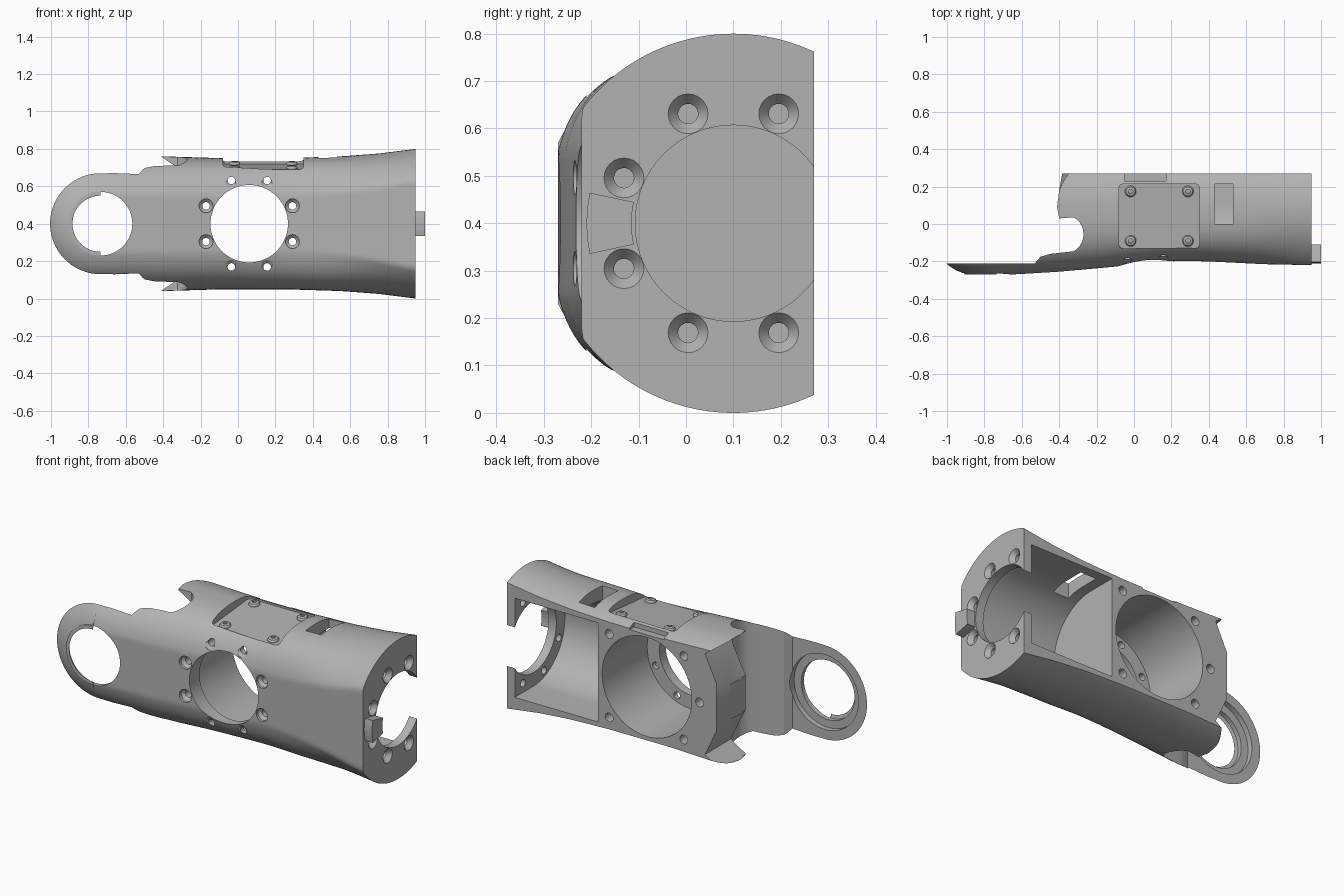
import bpy, bmesh, math
from math import sin, cos, pi, radians
from mathutils import Vector, Matrix

if "Cube" in bpy.data.objects:
    bpy.data.objects.remove(bpy.data.objects["Cube"])

grey = bpy.data.materials.new("matte_grey")
grey.use_nodes = True
grey.diffuse_color = (0.45, 0.45, 0.45, 1)
grey.node_tree.nodes["Principled BSDF"].inputs["Base Color"].default_value = (0.45, 0.45, 0.45, 1)

CY, CZ = 0.10, 0.40      # long axis of the shell
ARM_X, BORE_X = -0.735, 0.06
BACK = 0.27


def loft(name, rings):
    """Solid skinned through equal-length rings, with flat ends."""
    bm = bmesh.new()
    rows = [[bm.verts.new(p) for p in ring] for ring in rings]
    for a, b in zip(rows, rows[1:]):
        for i in range(len(a)):
            j = (i + 1) % len(a)
            bm.faces.new((a[i], a[j], b[j], b[i]))
    bm.faces.new(rows[0])
    bm.faces.new(rows[-1])
    bmesh.ops.recalc_face_normals(bm, faces=bm.faces)
    mesh = bpy.data.meshes.new(name)
    bm.to_mesh(mesh)
    bm.free()
    mesh.materials.append(grey)
    obj = bpy.data.objects.new(name, mesh)
    bpy.context.collection.objects.link(obj)
    return obj


def place(axis, t, u, v):
    return {"x": (t, u, v), "y": (u, t, v), "z": (u, v, t)}[axis]


def prism(name, axis, pts, lo, hi):
    return loft(name, [[place(axis, t, u, v) for u, v in pts] for t in (lo, hi)])


def turned(name, axis, centre, steps, n=32):
    """Round solid along an axis, steps = (position, radius)."""
    return loft(name, [[place(axis, t, centre[0] + r * cos(2 * pi * i / n),
                              centre[1] + r * sin(2 * pi * i / n)) for i in range(n)]
                       for t, r in steps])


def box(name, x, y, z):
    return prism(name, "z", [(x[0], y[0]), (x[1], y[0]), (x[1], y[1]), (x[0], y[1])], *z)


def activate(obj):
    bpy.ops.object.select_all(action="DESELECT")
    obj.select_set(True)
    bpy.context.view_layer.objects.active = obj


def cut(obj, cutter):
    mod = obj.modifiers.new("cut", "BOOLEAN")
    mod.operation, mod.solver, mod.object = "DIFFERENCE", "EXACT", cutter
    activate(obj)
    bpy.ops.object.modifier_apply(modifier=mod.name)
    bpy.data.objects.remove(cutter)


def smooth(obj):
    activate(obj)
    bpy.ops.object.shade_smooth_by_angle(angle=radians(28))


def interp(table, x):
    for (x0, v0), (x1, v1) in zip(table, table[1:]):
        if x <= x1:
            return v0 + (v1 - v0) * (x - x0) / (x1 - x0)
    return table[-1][1]


RADIUS = [(-1, .355), (-.735, .355), (-.4, .36), (-.1, .351), (.3, .352), (.55, .36), (.75, .375), (.95, .4)]
FRONT = [(-1, -.27), (-.65, -.27), (-.4, -.255), (-.1, -.228), (.1, -.206), (.25, -.197),
         (.4, -.2), (.7, -.215), (.95, -.22)]


def section(x, n=144):
    """Round back, squarish front, turning into a clipped circle at the wide end."""
    r, a = interp(RADIUS, x), CY - interp(FRONT, x)
    k = min(max((x - 0.4) / 0.55, 0), 1)
    k = k * k * (3 - 2 * k)
    ring = []
    for i in range(n):
        c, s = cos(2 * pi * i / n), sin(2 * pi * i / n)
        rad = r
        if c < -1e-6:
            square = ((-c / (a * 1.03)) ** 2.9 + (abs(s) / r) ** 2.9) ** (-1 / 2.9)
            rad = min(square * (1 - k) + r * k, a / -c)
        ring.append((x, CY + rad * c, CZ + rad * s))
    return ring


# Main shell
count = 44
shell = loft("main_shell", [section(ARM_X + (0.95 - ARM_X) * i / count) for i in range(count + 1)])
cut(shell, box("back_cut", (-2, 2), (BACK, 1), (-1, 2)))

# Arm step, round scoop and stepped end outline
scoop = [(-.375 + .105 * cos(a), -.055 + .105 * sin(a))
         for a in [radians(-60 + 12 * i) for i in range(11)]]
outline = ([(-1.2, -.21), (-.53, -.21), (-.5, -.175), (-.45, -.16)] + scoop
           + [(-.40, .03), (-.412, .09), (-.40, .18), (-.38, .29), (-1.2, .29)])
cut(shell, prism("end_cut", "z", outline, -1, 2))
for s in (1, -1):
    notch = [(-.43, CZ + s * .372), (-.31, CZ + s * .29), (-.40, CZ + s * .10), (-.6, CZ + s * .1)]
    cut(shell, prism("notch_cut", "y", notch, -.1, .4))

# Arm eye hole with counterbore
eye = (ARM_X, CZ)
cut(shell, turned("eye_cut", "y", eye, [(-.5, .17), (-.24, .17), (-.24, .215), (0, .215)], 64))

# Main bore with front flange
bore = (BORE_X, CZ)
cut(shell, turned("bore_cut", "y", bore, [(-.5, .207), (-.14, .207), (-.14, .285), (.5, .285)], 96))

# Hollow pocket behind the wide end
arc = [(CY + .285 * cos(a), CZ + .285 * sin(a)) for a in [pi / 2 + pi * i / 40 for i in range(41)]]
cut(shell, prism("pocket_cut", "x", arc + [(.5, CZ - .285), (.5, CZ + .285)], .37, .90))
cut(shell, turned("end_hole_cut", "x", (CY, CZ), [(.8, .207), (1.1, .207)], 96))

# Countersunk bolt circles: front flange and end plate
for i in range(8):
    a = radians(22.5 + 45 * i)
    u, v = .25 * cos(a), .25 * sin(a)
    y = interp(FRONT, BORE_X + u)
    cut(shell, turned("front_bolt_cut", "y", (BORE_X + u, CZ + v),
                      [(-.4, .037), (y + .015, .037), (y + .03, .02), (-.1, .02)], 24))
    if CY + u < .25:
        cut(shell, turned("end_bolt_cut", "x", (CY + u, CZ + v),
                          [(.85, .021), (.925, .021), (.95, .042), (1, .042)], 24))

# Bolt holes in the back face
for u, v in [(.24, .24), (.24, -.24), (-.235, .24), (-.235, -.24), (-.335, 0)]:
    cut(shell, turned("back_bolt_cut", "y", (BORE_X + u, CZ + v), [(.15, .025), (.4, .025)], 20))

# Slot and rear notch on top
cut(shell, box("slot_cut", (.43, .53), (0, .215), (.5, 1)))
cut(shell, box("rear_notch_cut", (-.05, .17), (.23, .4), (.70, 1)))

# Sloping recessed pad on top, with four screws
tilt = Matrix.Translation((.135, .0425, .705)) @ Matrix.Rotation(radians(5), 4, "X")
w, h, q = .215, .173, .02
corners = []
for sx, sy, start in ((1, 1, 0), (-1, 1, 90), (-1, -1, 180), (1, -1, 270)):
    corners += [(sx * (w - q) + q * cos(radians(start + d)), sy * (h - q) + q * sin(radians(start + d)))
                for d in (0, 30, 60, 90)]
pad = prism("pad_cut", "z", corners, 0, .2)
pad.data.transform(tilt)
cut(shell, pad)
smooth(shell)
for sx in (1, -1):
    for sy in (1, -1):
        screw = turned("pad_screw", "z", (sx * .153, sy * .133),
                       [(-.004, .03), (.006, .03), (.014, .025), (.018, .015), (.018, .012), (.008, .012)], 24)
        screw.data.transform(tilt)
        smooth(screw)

# Rounded end of the arm
a0 = CY - interp(FRONT, ARM_X)
rim = []
for i in range(13):
    y = CY - a0 + (a0 - .31) * i / 12
    rim.append((.355 * (1 - ((CY - y) / (a0 * 1.03)) ** 2.9) ** (1 / 2.9), y))
profile = [(.17, CY - a0)] + rim + [(.215, -.21), (.215, -.24), (.17, -.24)]
rings = []
for i in range(41):
    a = pi / 2 + pi * i / 40
    rings.append([(ARM_X + r * cos(a), y, CZ + r * sin(a)) for r, y in profile])
smooth(loft("arm_round_end", rings))

# Locating key on the end plate
key = [(CY + r * cos(radians(d)), CZ + r * sin(radians(d)))
       for r, angles in ((.31, (168, 174, 180, 186, 192)), (.215, (192, 186, 180, 174, 168)))
       for d in angles]
prism("locating_key", "x", key, .92, 1.0)
